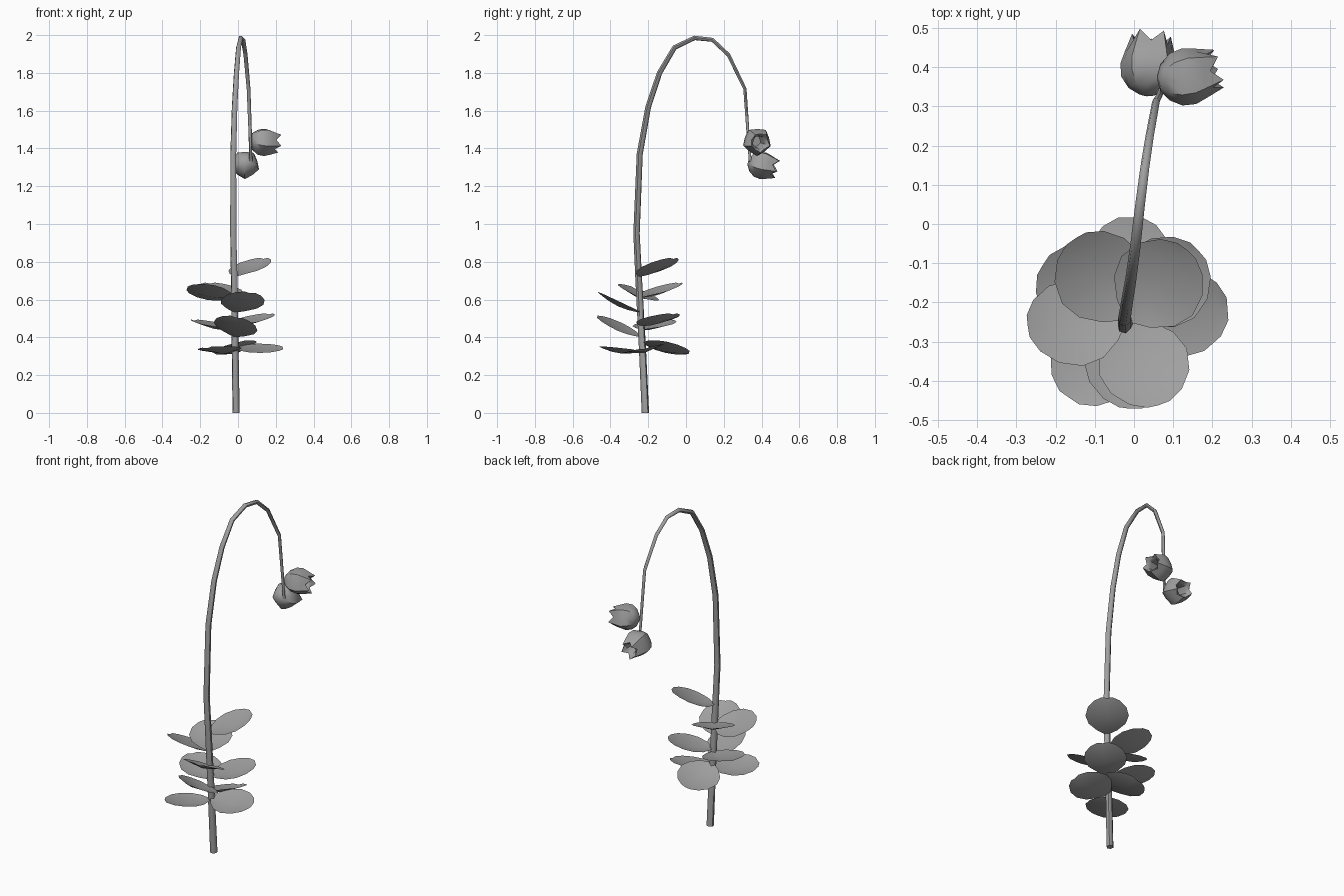
import bpy, bmesh, math
from mathutils import Vector

cube = bpy.data.objects.get("Cube")
if cube:
    bpy.data.objects.remove(cube, do_unlink=True)

grey = bpy.data.materials.new("plain_grey")
GREY = (0.35, 0.35, 0.35, 1)
grey.diffuse_color = GREY
grey.use_nodes = True
grey.node_tree.nodes["Principled BSDF"].inputs["Base Color"].default_value = GREY


def finish(obj, angle=40):
    """Apply the colour and smooth shading."""
    obj.data.materials.append(grey)
    bpy.ops.object.select_all(action='DESELECT')
    obj.select_set(True)
    bpy.context.view_layer.objects.active = obj
    if obj.type == 'CURVE':
        bpy.ops.object.convert(target='MESH')
    bpy.ops.object.shade_smooth_by_angle(angle=math.radians(angle))


def add_mesh(name, bm):
    mesh = bpy.data.meshes.new(name)
    bm.to_mesh(mesh)
    bm.free()
    obj = bpy.data.objects.new(name, mesh)
    bpy.context.collection.objects.link(obj)
    return obj


# Stem: arching tapered tube
stem_path = [
    (-0.01, -0.215, 0), (-0.015, -0.23, 0.33), (-0.02, -0.25, 0.7),
    (-0.025, -0.262, 0.95), (-0.025, -0.245, 1.37), (-0.018, -0.2, 1.62),
    (-0.008, -0.14, 1.8), (0.003, -0.06, 1.935), (0.015, 0.045, 1.985),
    (0.027, 0.14, 1.975), (0.04, 0.225, 1.895), (0.056, 0.312, 1.715),
    (0.064, 0.327, 1.5), (0.068, 0.34, 1.33)]
curve = bpy.data.curves.new("stem", 'CURVE')
curve.dimensions = '3D'
curve.bevel_depth = 1
curve.bevel_resolution = 1
curve.use_fill_caps = True
spline = curve.splines.new('POLY')
spline.points.add(len(stem_path) - 1)
for i, (point, co) in enumerate(zip(spline.points, stem_path)):
    point.co = (*co, 1)
    point.radius = 0.02 - 0.012 * i / (len(stem_path) - 1)
stem = bpy.data.objects.new("stem", curve)
bpy.context.collection.objects.link(stem)
finish(stem, 60)

# Leaf outline: distance along the leaf, half width
outline = [(0.03, 0.055), (0.075, 0.1), (0.13, 0.118),
           (0.19, 0.105), (0.235, 0.07), (0.257, 0.03)]


def add_leaf(name, z, heading, pitch, roll):
    """Shallow cupped leaf growing out from the stem."""
    bm = bmesh.new()
    base = bm.verts.new((0, 0, 0))
    mid = [bm.verts.new((x, 0, -0.02 * math.sin(math.pi * x / 0.26)))
           for x, w in outline]
    for side in (1, -1):
        edge = [bm.verts.new((x, side * w, 0.005)) for x, w in outline]
        faces = [(base, mid[0], edge[0])]
        faces += [(mid[i], mid[i + 1], edge[i + 1], edge[i])
                  for i in range(len(mid) - 1)]
        for f in faces:
            bm.faces.new(f if side > 0 else f[::-1])
    leaf = add_mesh(name, bm)
    leaf.location = (-0.018, -0.22 - 0.04 * z, z)
    leaf.rotation_euler = [math.radians(a) for a in (roll, -pitch, heading)]
    finish(leaf)


# Leaves: base height, heading, upward pitch, roll (left edge up)
leaves = [
    (0.72, 50, 22, 0), (0.61, 122, 17, 0), (0.61, 184, 10, 20),
    (0.53, -70, 24, -8), (0.40, -88, 24, -12), (0.325, -125, 4, 5),
    (0.335, 4, 1, 12), (0.37, 88, -12, -15), (0.46, 43, 14, 0),
    (0.44, 148, 11, 0)]
for n, spec in enumerate(leaves, 1):
    add_leaf(f"leaf_{n}", *spec)

# Flower profile: distance along the axis, radius
profile = [(-0.072, 0.02), (-0.055, 0.05), (-0.025, 0.072), (0.01, 0.077),
           (0.04, 0.068), (0.06, 0.052), (0.062, 0.04), (0.04, 0.034),
           (-0.03, 0.03)]
TOOTH_RING = 5


def add_flower(name, centre, axis):
    """Hollow five-sided bell with a toothed mouth."""
    bm = bmesh.new()
    rings = []
    for k, (d, r) in enumerate(profile):
        ring = []
        for i in range(10):
            corner = i % 2 == 0
            rad = r if corner else r * 0.87
            reach = d + (0.028 if corner and k == TOOTH_RING else 0)
            a = math.tau * i / 10
            ring.append(bm.verts.new((rad * math.sin(a), -rad * math.cos(a), reach)))
        rings.append(ring)
    for low, high in zip(rings, rings[1:]):
        for i in range(10):
            j = (i + 1) % 10
            bm.faces.new((low[i], low[j], high[j], high[i]))
    bm.faces.new(rings[0][::-1])
    bm.faces.new(rings[-1])
    bmesh.ops.recalc_face_normals(bm, faces=bm.faces)
    flower = add_mesh(name, bm)
    flower.location = centre
    flower.rotation_euler = Vector(axis).to_track_quat('Z', 'Y').to_euler()
    finish(flower, 45)


add_flower("upper_flower", (0.133, 0.375, 1.437), (1, 0.25, -0.08))
add_flower("lower_flower", (0.038, 0.4, 1.315), (0.08, 1, -0.25))
